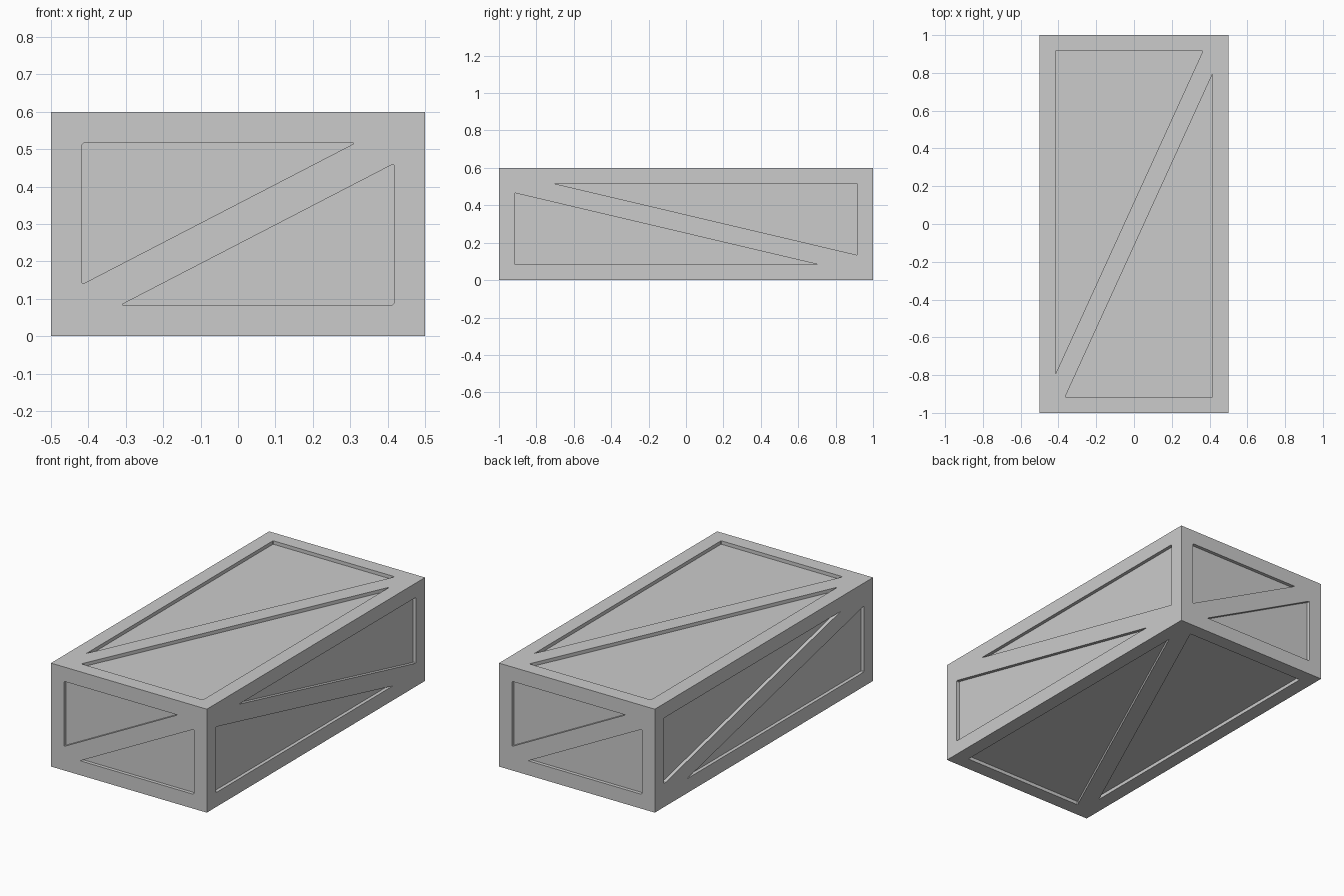
import bpy, bmesh
from mathutils import Vector

if "Cube" in bpy.data.objects:
    bpy.data.objects.remove(bpy.data.objects["Cube"])

SIZE = Vector((1.0, 2.0, 0.6))
CENTRE = Vector((0, 0, 0.3))
DEPTH = 0.02      # recess depth
EASE = 0.004      # tiny blunting of the triangle corners


def blunt(pts):
    """Replace each corner by two points slightly along its edges."""
    out = []
    for i, p in enumerate(pts):
        for q in (pts[i - 1], pts[(i + 1) % len(pts)]):
            out.append(p + (q - p).normalized() * EASE)
    return out


def add_prism(bm, pts, u, v, w, side):
    """Triangular prism straddling one face of the crate."""
    half = SIZE[w] / 2
    rings = []
    for d in (half - DEPTH, half + 0.05):
        ring = []
        for p in pts:
            co = Vector((0, 0, 0))
            co[u], co[v], co[w] = p.x, p.y, side * d
            ring.append(bm.verts.new(co + CENTRE))
        rings.append(ring)
    a, b = rings
    bm.faces.new(a)
    bm.faces.new(b)
    for i in range(len(a)):
        j = (i + 1) % len(a)
        bm.faces.new((a[i], a[j], b[j], b[i]))


# Crate body
bm = bmesh.new()
bmesh.ops.create_cube(bm, size=1)
for vert in bm.verts:
    vert.co = vert.co * SIZE + CENTRE
mesh = bpy.data.meshes.new("crate")
bm.to_mesh(mesh)
bm.free()
crate = bpy.data.objects.new("crate", mesh)
bpy.context.collection.objects.link(crate)

# Recessed triangles: (u, v, w axes, corner, two tips, flip u on far side)
panels = [
    (0, 2, 1, [(-.4165, .2165), (.313, .2165), (-.4165, -.161)], True),   # ends
    (1, 2, 0, [(.9165, .2165), (-.706, .2165), (.9165, -.166)], False),   # sides
    (0, 1, 2, [(-.4165, .9165), (.365, .9165), (-.4165, -.796)], False),  # top, bottom
]
bm = bmesh.new()
for u, v, w, tri, flip in panels:
    for side in (-1, 1):
        fu = -1 if flip and side == 1 else 1
        for k in (1, -1):
            pts = blunt([Vector((x * k * fu, y * k)) for x, y in tri])
            add_prism(bm, pts, u, v, w, side)
bmesh.ops.recalc_face_normals(bm, faces=bm.faces)
mesh = bpy.data.meshes.new("recess_cutter")
bm.to_mesh(mesh)
bm.free()
cutter = bpy.data.objects.new("recess_cutter", mesh)
bpy.context.collection.objects.link(cutter)
cutter.hide_render = True

# Cut the recesses, leaving the frame and diagonal braces
mod = crate.modifiers.new("recesses", 'BOOLEAN')
mod.operation = 'DIFFERENCE'
mod.solver = 'EXACT'
mod.object = cutter
bpy.context.view_layer.objects.active = crate
crate.select_set(True)
bpy.ops.object.modifier_apply(modifier=mod.name)
bpy.data.objects.remove(cutter)
